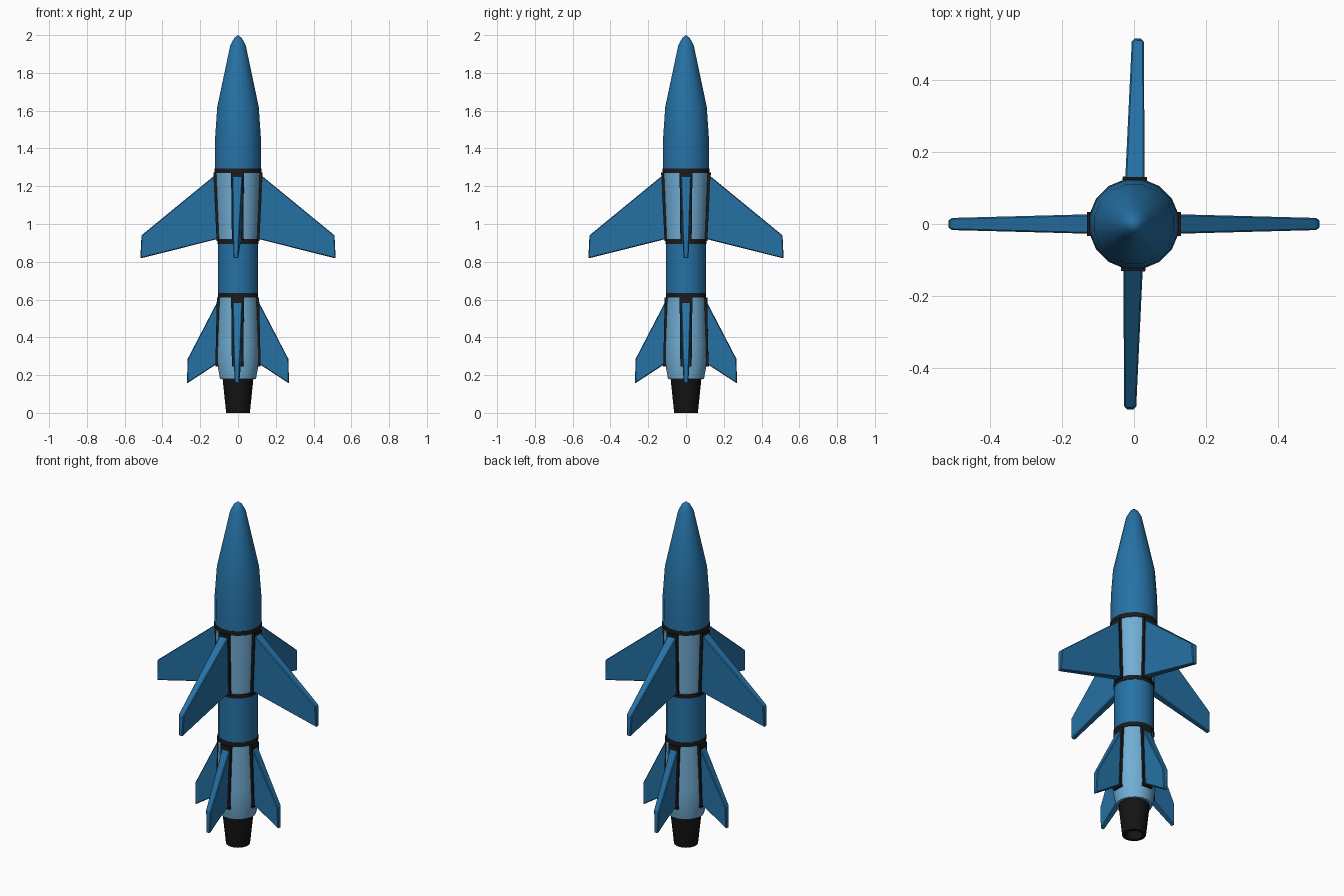
import bpy, bmesh, math
from mathutils import Matrix

if "Cube" in bpy.data.objects:
    bpy.data.objects.remove(bpy.data.objects["Cube"])


def material(name, rgb):
    m = bpy.data.materials.new(name)
    m.diffuse_color = (*rgb, 1)
    m.use_nodes = True
    m.node_tree.nodes["Principled BSDF"].inputs["Base Color"].default_value = m.diffuse_color
    return m


BLUE = material("deep_blue", (0.019, 0.168, 0.38))
LIGHT = material("light_blue", (0.165, 0.42, 0.66))
TRIM = material("dark_trim", (0.012, 0.011, 0.011))
BLACK = material("nozzle_black", (0.007, 0.007, 0.007))
SIDES = 16


def finish(bm, name, mats, smooth=False):
    bmesh.ops.recalc_face_normals(bm, faces=bm.faces)
    me = bpy.data.meshes.new(name)
    bm.to_mesh(me)
    bm.free()
    for m in mats:
        me.materials.append(m)
    ob = bpy.data.objects.new(name, me)
    bpy.context.collection.objects.link(ob)
    if smooth:
        bpy.ops.object.select_all(action='DESELECT')
        ob.select_set(True)
        bpy.context.view_layer.objects.active = ob
        bpy.ops.object.shade_smooth_by_angle(angle=math.radians(35))
    return ob


def lathe(name, profile, mats, pick=lambda z: 0):
    """Revolve (radius, z) points; pick chooses the colour by height."""
    bm = bmesh.new()
    rings = []
    for r, z in profile:
        if r == 0:
            rings.append([bm.verts.new((0, 0, z))] * SIDES)
        else:
            rings.append([bm.verts.new((r * math.cos(a), r * math.sin(a), z))
                          for a in (math.tau * (i + 0.5) / SIDES for i in range(SIDES))])
    for lo, hi in zip(rings, rings[1:]):
        for i in range(SIDES):
            j = (i + 1) % SIDES
            quad = list(dict.fromkeys((lo[i], lo[j], hi[j], hi[i])))
            f = bm.faces.new(quad)
            f.material_index = pick(f.calc_center_median().z)
    return finish(bm, name, mats, True)


def plate(name, outline, angle, mat, bevel=0):
    """Tapered slab from four (distance, z, half thickness) corners."""
    bm = bmesh.new()
    a = [bm.verts.new((x, -t, z)) for x, z, t in outline]
    b = [bm.verts.new((x, t, z)) for x, z, t in outline]
    bm.faces.new(a)
    bm.faces.new(b)
    for i in range(4):
        j = (i + 1) % 4
        bm.faces.new((a[i], a[j], b[j], b[i]))
    bm.transform(Matrix.Rotation(angle, 4, 'Z'))
    ob = finish(bm, name, [mat])
    if bevel:
        mod = ob.modifiers.new("edge_bevel", 'BEVEL')
        mod.width = bevel
        mod.segments = 1


# Hull: nose, bands, light panels and tail in one turned body
def hull_colour(z):
    if 1.27 < z < 1.295 or 0.895 < z < 0.92 or 0.61 < z < 0.635:
        return 2
    if 0.92 < z < 1.27 or z < 0.61:
        return 1
    return 0


lathe("hull", [(0, 0.18), (0.097, 0.18), (0.114, 0.27), (0.113, 0.36), (0.105, 0.61),
               (0.109, 0.61), (0.109, 0.635), (0.107, 0.635), (0.107, 0.895),
               (0.11, 0.895), (0.11, 0.92), (0.107, 0.92), (0.122, 1.27),
               (0.127, 1.27), (0.127, 1.295), (0.125, 1.295), (0.124, 1.45),
               (0.112, 1.62), (0.042, 1.945), (0.021, 1.984), (0, 2.0)],
      [BLUE, LIGHT, TRIM], hull_colour)

# Hollow exhaust nozzle
lathe("nozzle", [(0, 0.19), (0.084, 0.19), (0.064, 0.0), (0.046, 0.0), (0.04, 0.08), (0, 0.08)],
      [BLACK])

# Four wings and four tail fins with dark root strips; the y pair is turned slightly
for i in range(4):
    ang = i * math.pi / 2 - (math.radians(1.2) if i % 2 else 0)
    plate(f"wing_{i}", [(0.09, 1.285, 0.028), (0.09, 0.925, 0.02),
                        (0.517, 0.818, 0.012), (0.511, 0.94, 0.017)], ang, BLUE, 0.004)
    plate(f"wing_root_trim_{i}", [(0.09, 1.272, 0.034), (0.09, 0.91, 0.03),
                                  (0.113, 0.91, 0.03), (0.131, 1.272, 0.034)], ang, TRIM)
    plate(f"tail_fin_{i}", [(0.08, 0.645, 0.027), (0.08, 0.28, 0.02),
                            (0.27, 0.156, 0.012), (0.267, 0.285, 0.017)], ang, BLUE, 0.004)
    plate(f"tail_root_trim_{i}", [(0.08, 0.61, 0.034), (0.08, 0.245, 0.03),
                                  (0.12, 0.245, 0.03), (0.112, 0.61, 0.034)], ang, TRIM)
